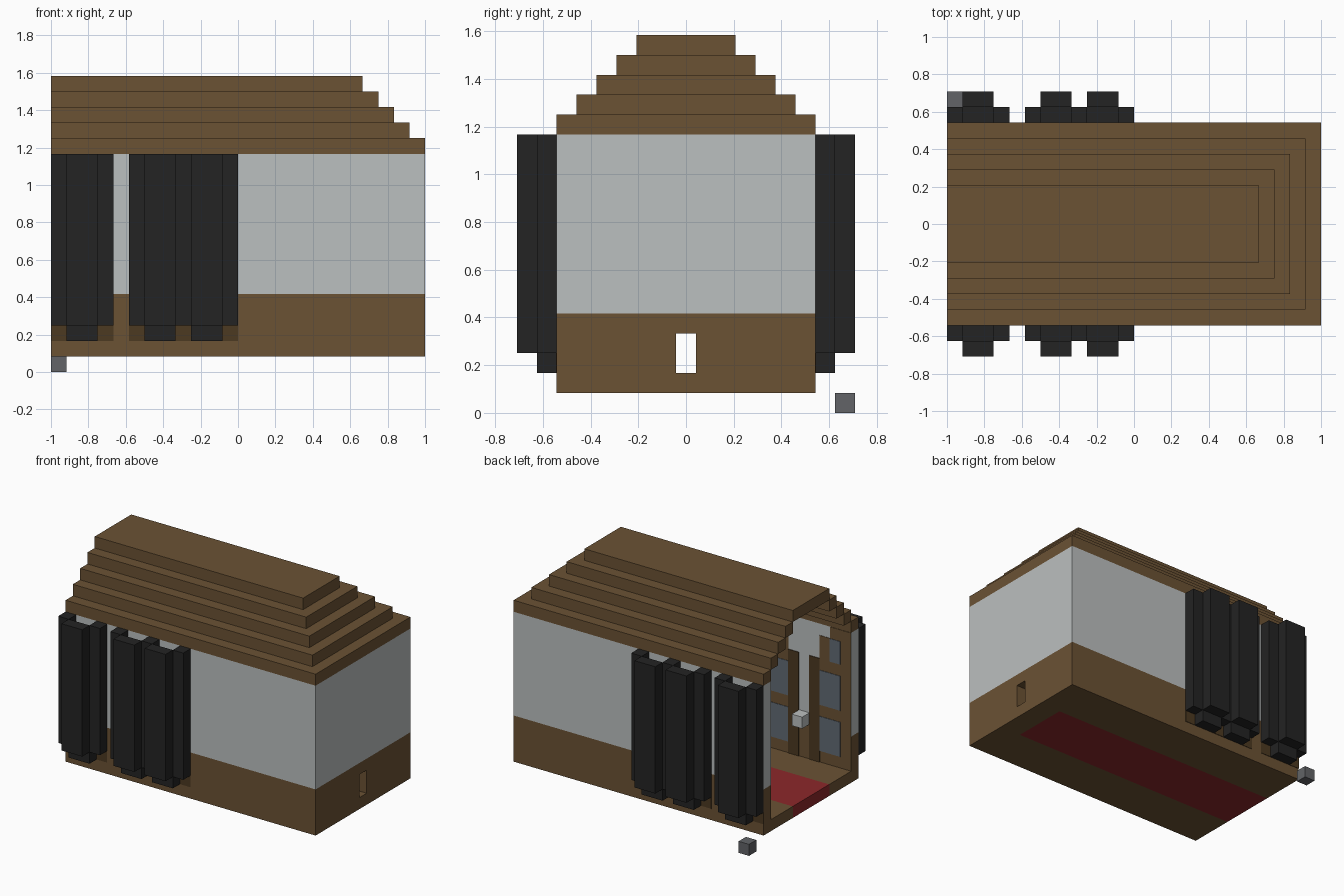
import bpy
import bmesh

U = 1 / 12  # one block

default = bpy.data.objects.get("Cube")
if default:
    bpy.data.objects.remove(default)


def material(name, r, g, b):
    mat = bpy.data.materials.new(name)
    mat.use_nodes = True
    mat.diffuse_color = (r, g, b, 1)
    mat.node_tree.nodes["Principled BSDF"].inputs["Base Color"].default_value = (r, g, b, 1)
    return mat


brown = material("brown_wood", 0.147, 0.084, 0.034)
dark_brown = material("dark_brown_wood", 0.072, 0.041, 0.015)
plaster = material("pale_plaster", 0.50, 0.525, 0.525)
black = material("black_cloth", 0.017, 0.017, 0.017)
grey = material("grey_stone", 0.122, 0.127, 0.137)
glass = material("blue_grey_glass", 0.12, 0.147, 0.178)
red = material("red_carpet", 0.262, 0.021, 0.023)


def build(name, mat, boxes, mirror=False):
    """Make one object from boxes (x0, x1, y0, y1, z0, z1) in blocks, x from the open end."""
    bm = bmesh.new()
    for x0, x1, y0, y1, z0, z1 in boxes:
        for side in ((1, -1) if mirror else (1,)):
            cube = bmesh.ops.create_cube(bm, size=1)["verts"]
            for v in cube:
                x = x1 if v.co.x > 0 else x0
                y = y1 if v.co.y > 0 else y0
                z = z1 if v.co.z > 0 else z0
                v.co = ((x - 12) * U, y * U * side, z * U)
    bmesh.ops.recalc_face_normals(bm, faces=bm.faces)
    mesh = bpy.data.meshes.new(name)
    bm.to_mesh(mesh)
    bm.free()
    mesh.materials.append(mat)
    obj = bpy.data.objects.new(name, mesh)
    bpy.context.collection.objects.link(obj)
    return obj


L, W = 24, 6.5      # length and half width
IN = W - 1          # inner face of the long walls
EAVES = 14

# Floor with the carpet let into it
build("floor_sides", brown, [(0, 22, 2.5, W, 1, 2)], mirror=True)
build("floor_end", brown, [(22, L, -W, W, 1, 2)])
build("carpet", red, [(0, 22, -2.5, 2.5, 1, 2)])

# Long walls and the end wall with its small opening
build("lower_side_walls", brown, [(0, L, IN, W, 2, 5)], mirror=True)
build("upper_side_walls", plaster, [(0, L, IN, W, 5, EAVES)], mirror=True)
build("lower_end_wall", brown, [(23, L, 0.5, IN, 2, 5)], mirror=True)
build("opening_lintel", brown, [(23, L, -0.5, 0.5, 4, 5)])
build("upper_end_wall", plaster, [(23, L, -IN, IN, 5, EAVES)])

# Hollow stepped roof, open at one end
for i in range(4):
    w, end, z = W - i, L - i, EAVES + i
    build(f"roof_step_{i + 1}_sides", brown, [(0, end, w - 1, w, z, z + 1)], mirror=True)
    build(f"roof_step_{i + 1}_end", brown, [(end - 1, end, 1 - w, w - 1, z, z + 1)])
build("roof_top", brown, [(0, L - 4, 4 - W, W - 4, 18, 19)])

# Outside drapes: folds stand one block proud of the flat cloth
FOLDS = (1, 6, 9)
build("drape_flats", black,
      [(x, x + 1, W, W + 1, 3, EAVES) for x in (0, 3, 5, 8, 11)], mirror=True)
build("drape_backs", black,
      [(x, x + 2, W, W + 1, 2, EAVES - 1) for x in FOLDS], mirror=True)
build("drape_folds", black,
      [(x, x + 2, W + 1, W + 2, 3, EAVES) for x in FOLDS], mirror=True)
build("drape_wall_bands", dark_brown,
      [(0, 4, W, W + 0.04, 2, 3), (5, 12, W, W + 0.04, 2, 3)], mirror=True)

# Inside pillars, stepping in towards the top
T = 0.04
pillars = []
for x0, x1 in ((0, 4), (5, 12)):
    left = 0 if x0 == 0 else 1
    pillars += [(x0, x1, IN - T, IN, 5, 11),
                (x0 + left, x1 - 1, IN - T, IN, 11, 13),
                (x0 + 2 * left, x1 - 2, IN - T, IN, 13, EAVES)]
build("inner_pillars", brown, pillars, mirror=True)
build("pillar_edges", dark_brown,
      [(x, x + 1, IN - 1.5 * T, IN, 2, 11) for x in (3, 5, 8, 11)], mirror=True)

# Inside window panels in rows, the top row narrower
panels = [(x, x + 2, IN - 2 * T, IN, z, z + 3) for x in FOLDS for z in (3, 7)]
panels += [(x, x + 1, IN - 2 * T, IN, 11, 13) for x in (1, 7, 9)]
build("inner_panels", glass, panels, mirror=True)

# Lamps between the pillars and the loose stone by the entrance
build("wall_lamps", plaster, [(4, 5, IN - 1, IN, 5, 6)], mirror=True)
build("loose_stone", grey, [(0, 1, 7.5, 8.5, 0, 1)])
